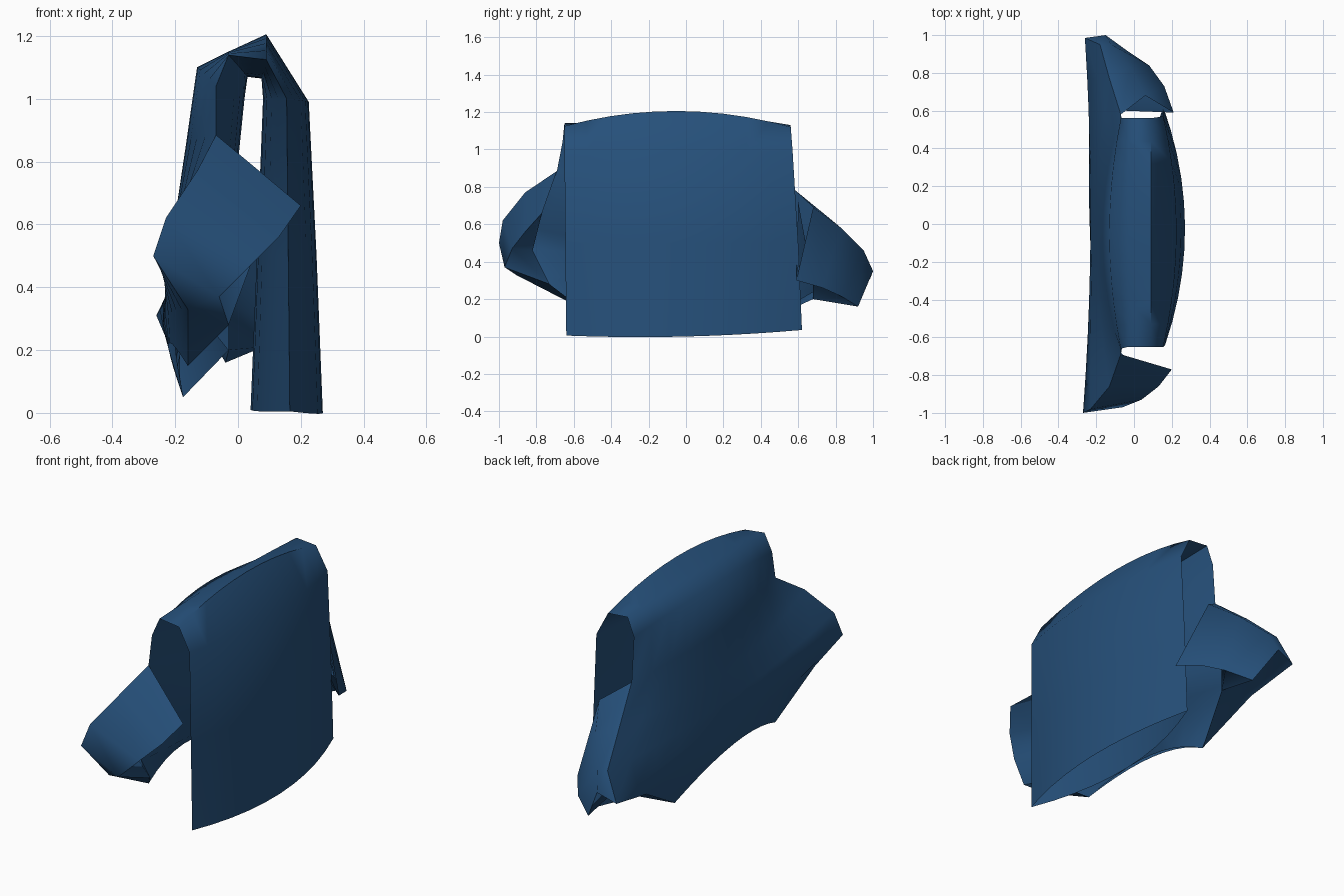
import bpy, bmesh
from mathutils import Vector

if "Cube" in bpy.data.objects:
    bpy.data.objects.remove(bpy.data.objects["Cube"])

blue = bpy.data.materials.new("dark_blue_cloth")
blue.diffuse_color = (0.019, 0.08, 0.195, 1)
blue.use_nodes = True
blue.node_tree.nodes["Principled BSDF"].inputs["Base Color"].default_value = blue.diffuse_color


def arc(a, m, b, n=10):
    """Points of a parabola from a over m (at y = 0) to b."""
    a, m, b = Vector(a), Vector(m), Vector(b)
    k = -a.y / (b.y - a.y)
    pts = []
    for i in range(n + 1):
        t = i / n
        pts.append(a * ((t - k) * (t - 1) / k) + m * (t * (t - 1) / (k * (k - 1)))
                   + b * (t * (t - k) / (1 - k)))
    return pts


def sheets(name, grids):
    """Join grids of points into one smooth cloth object."""
    bm = bmesh.new()
    for grid in grids:
        vs = [[bm.verts.new(p) for p in row] for row in grid]
        for r in range(len(vs) - 1):
            for c in range(len(vs[r]) - 1):
                bm.faces.new((vs[r][c], vs[r][c + 1], vs[r + 1][c + 1], vs[r + 1][c]))
    bmesh.ops.remove_doubles(bm, verts=bm.verts, dist=0.002)
    bmesh.ops.dissolve_degenerate(bm, edges=bm.edges, dist=0.0005)
    bmesh.ops.recalc_face_normals(bm, faces=bm.faces)
    me = bpy.data.meshes.new(name)
    bm.to_mesh(me)
    bm.free()
    me.materials.append(blue)
    ob = bpy.data.objects.new(name, me)
    bpy.context.collection.objects.link(ob)
    bpy.ops.object.select_all(action='DESELECT')
    ob.select_set(True)
    bpy.context.view_layer.objects.active = ob
    bpy.ops.object.shade_smooth_by_angle(angle=1.1)
    return ob


# Side edges of the body, from front hem over the shoulders to the back hem
near = [(.165, -.64, .005), (.16, -.645, .5), (.155, -.65, 1.0), (.09, -.65, 1.125),
        (-.03, -.65, 1.14), (-.07, -.66, 1.04), (-.07, -.69, .885), (-.13, -.86, .77),
        (-.23, -.98, .62), (-.27, -1, .5), (-.16, -.91, .33), (-.16, -.56, .15)]
far = [(.155, .62, .035), (.155, .6, .5), (.155, .57, .99), (.09, .56, 1.12),
       (-.03, .56, 1.13), (-.07, .56, 1.03), (-.07, .58, .785), (-.13, .77, .63),
       (-.18, .95, .46), (-.26, .985, .31), (-.23, .68, .24), (-.175, .35, .05)]
# Middle lines of the outer cloth and of the lining (x, z)
outer = [(.27, 0), (.25, .5), (.225, .99), (.09, 1.205), (-.03, 1.15), (-.13, 1.1),
         (-.165, .85), (-.2, .62), (-.22, .48), (-.23, .4), (-.235, .3), (-.22, .2)]
lining = [(.04, .01), (.06, .5), (.08, 1.0), (.075, 1.065), (.03, 1.07), (.02, 1.0),
          (0, .8), (-.03, .6), (-.05, .45), (-.1, .38), (-.15, .28), (-.2, .2)]


def body(mid):
    return [arc(a, (x, 0, z), b) for a, (x, z), b in zip(near, mid, far)]


sheets("jacket_body", [body(outer), body(lining)])

# Sleeve on the front (-y) side: upper side, cuff line, inner side, underside
cuff = [(.2, -.77, .66), (.13, -.86, .56), (.04, -.93, .47), (-.06, -.97, .37)]
inner = [(-.04, -.73, .8), (-.01, -.78, .62), (-.05, -.82, .46), (-.03, -.73, .28)]
sheets("front_sleeve", [
    [near[6:10], cuff, inner],
    [near[9:12], [cuff[3], inner[3], near[11]]]])

# Sleeve on the back (+y) side
fold = [(.06, .68, .69), (-.02, .83, .58), (-.12, .95, .46), (-.15, 1, .35)]
cuff = [(.21, .59, .3), (.16, .73, .26), (.08, .84, .21), (-.04, .92, .16)]
inner = [(-.05, .6, .72), (-.03, .64, .5), (-.03, .68, .35), (-.03, .68, .2)]
sheets("back_sleeve", [
    [far[6:10], fold, cuff, inner],
    [far[9:12], [fold[3], (-.14, .68, .24), far[11]],
     [cuff[3], inner[3], far[11]]]])
